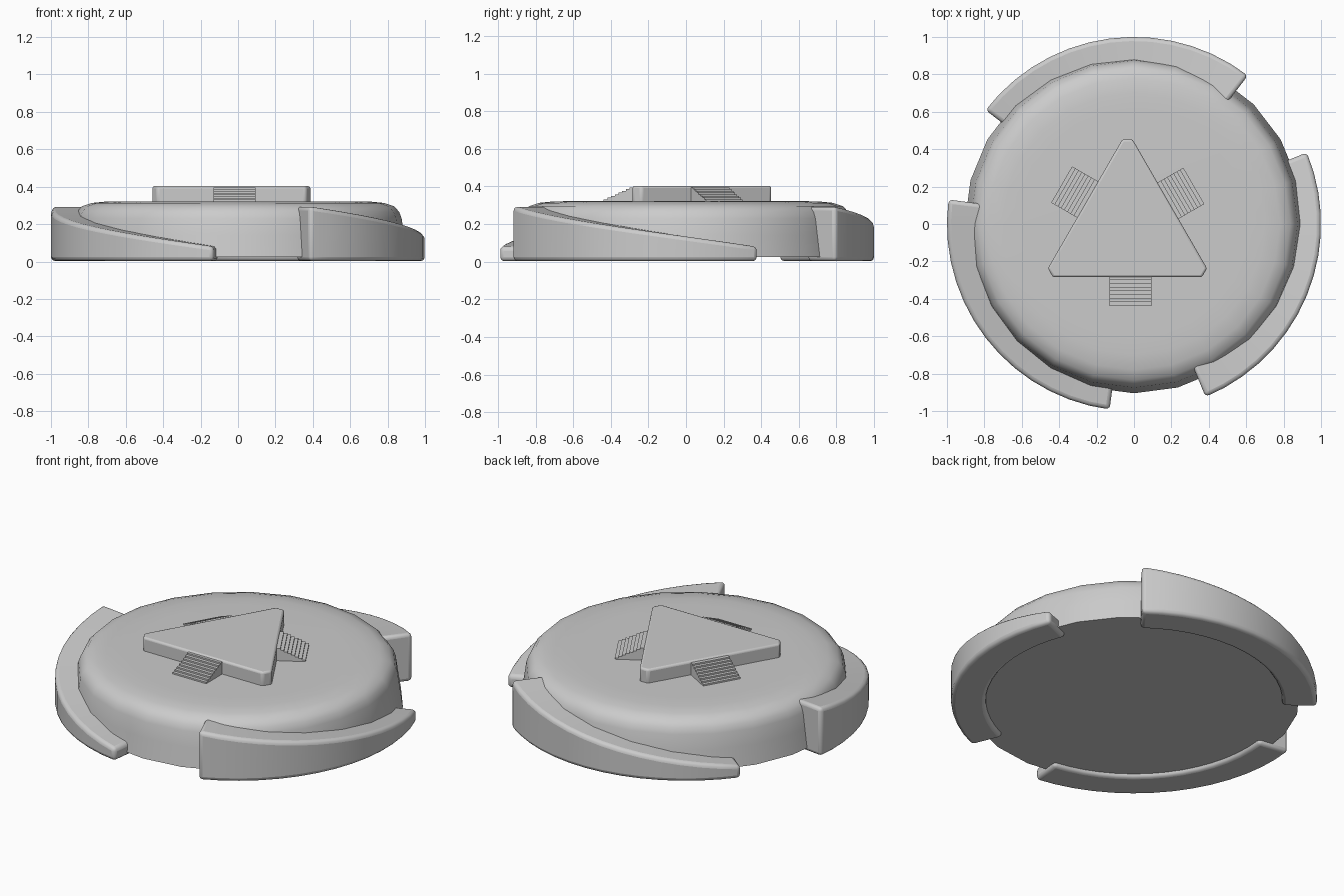
import bpy, bmesh, math
from math import sin, cos, radians, pi

if "Cube" in bpy.data.objects:
    bpy.data.objects.remove(bpy.data.objects["Cube"])


def make_object(name, bm, bevel=0.0, smooth=35):
    bmesh.ops.recalc_face_normals(bm, faces=bm.faces[:])
    mesh = bpy.data.meshes.new(name)
    bm.to_mesh(mesh)
    bm.free()
    ob = bpy.data.objects.new(name, mesh)
    bpy.context.collection.objects.link(ob)
    if bevel:
        mod = ob.modifiers.new("soft_edges", 'BEVEL')
        mod.width = bevel
        mod.segments = 3
        mod.limit_method = 'ANGLE'
        mod.angle_limit = radians(40)
    bpy.ops.object.select_all(action='DESELECT')
    bpy.context.view_layer.objects.active = ob
    ob.select_set(True)
    if smooth:
        bpy.ops.object.shade_smooth_by_angle(angle=radians(smooth))
    return ob


def loft(bm, rings, closed_path=False):
    """Bridge equal-length closed rings of points and cap both ends."""
    vr = [[bm.verts.new(p) for p in ring] for ring in rings]
    n = len(vr[0])
    for a, b in zip(vr, vr[1:]):
        for i in range(n):
            j = (i + 1) % n
            bm.faces.new((a[i], a[j], b[j], b[i]))
    bm.faces.new(vr[0][::-1])
    bm.faces.new(vr[-1])


# Round body: 24 sides, slightly flared wall, rounded shoulder
SIDES = 24
profile = [(0.905, 0.025), (0.888, 0.14), (0.875, 0.23), (0.862, 0.265),
           (0.835, 0.295), (0.78, 0.313), (0.70, 0.321), (0.60, 0.322)]
bm = bmesh.new()
loft(bm, [[(r * cos(2 * pi * i / SIDES), r * sin(2 * pi * i / SIDES), z)
           for i in range(SIDES)] for r, z in profile])
make_object("round_body", bm)

# Three curved ramps hugging the body, each falling over 90 degrees
STEPS = 14
for k in range(3):
    bm = bmesh.new()
    rings = []
    for i in range(STEPS + 1):
        t = i / STEPS
        a = radians(52.5 + 120 * k + 90 * t)
        top = 0.295 - 0.215 * t
        rings.append([(r * cos(a), r * sin(a), z) for r, z in
                      ((0.81, 0.003), (1.0, 0.003), (1.0, top), (0.81, top))])
    loft(bm, rings)
    make_object(f"curved_ramp_{k + 1}", bm, bevel=0.022)

# Raised triangular platform with clipped corners
CX, CY, R, CLIP = -0.035, -0.023, 0.523, 0.055
corners = [(CX + R * cos(radians(90 + 120 * k)), CY + R * sin(radians(90 + 120 * k)))
           for k in range(3)]
outline = []
for k in range(3):
    p = corners[k]
    for q in (corners[k - 1], corners[(k + 1) % 3]):
        d = math.dist(p, q)
        f = CLIP / d
        outline.append((p[0] + (q[0] - p[0]) * f, p[1] + (q[1] - p[1]) * f))
bm = bmesh.new()
loft(bm, [[(x, y, z) for x, y in outline] for z in (0.30, 0.403)])
make_object("triangle_platform", bm, bevel=0.012)

# Small staircases leading up to each side of the platform
TREADS, RUN, HALF = 8, 0.158, 0.112
stairs = [("front_stairs", -0.018, -0.280, -90),
          ("right_stairs", 0.183, 0.125, 30),
          ("left_stairs", -0.250, 0.132, 150)]
for name, x0, y0, deg in stairs:
    side = [(-0.02, 0.305), (RUN, 0.305)]
    for s in range(TREADS):
        z = 0.331 + s * 0.064 / (TREADS - 1)
        side += [(RUN * (1 - s / TREADS), z), (RUN * (1 - (s + 1) / TREADS), z)]
    side.append((-0.02, side[-1][1]))
    c, s_ = cos(radians(deg)), sin(radians(deg))
    bm = bmesh.new()
    loft(bm, [[(x0 + u * c - w * s_, y0 + u * s_ + w * c, z) for u, z in side]
              for w in (-HALF, HALF)])
    make_object(name, bm, smooth=0)
